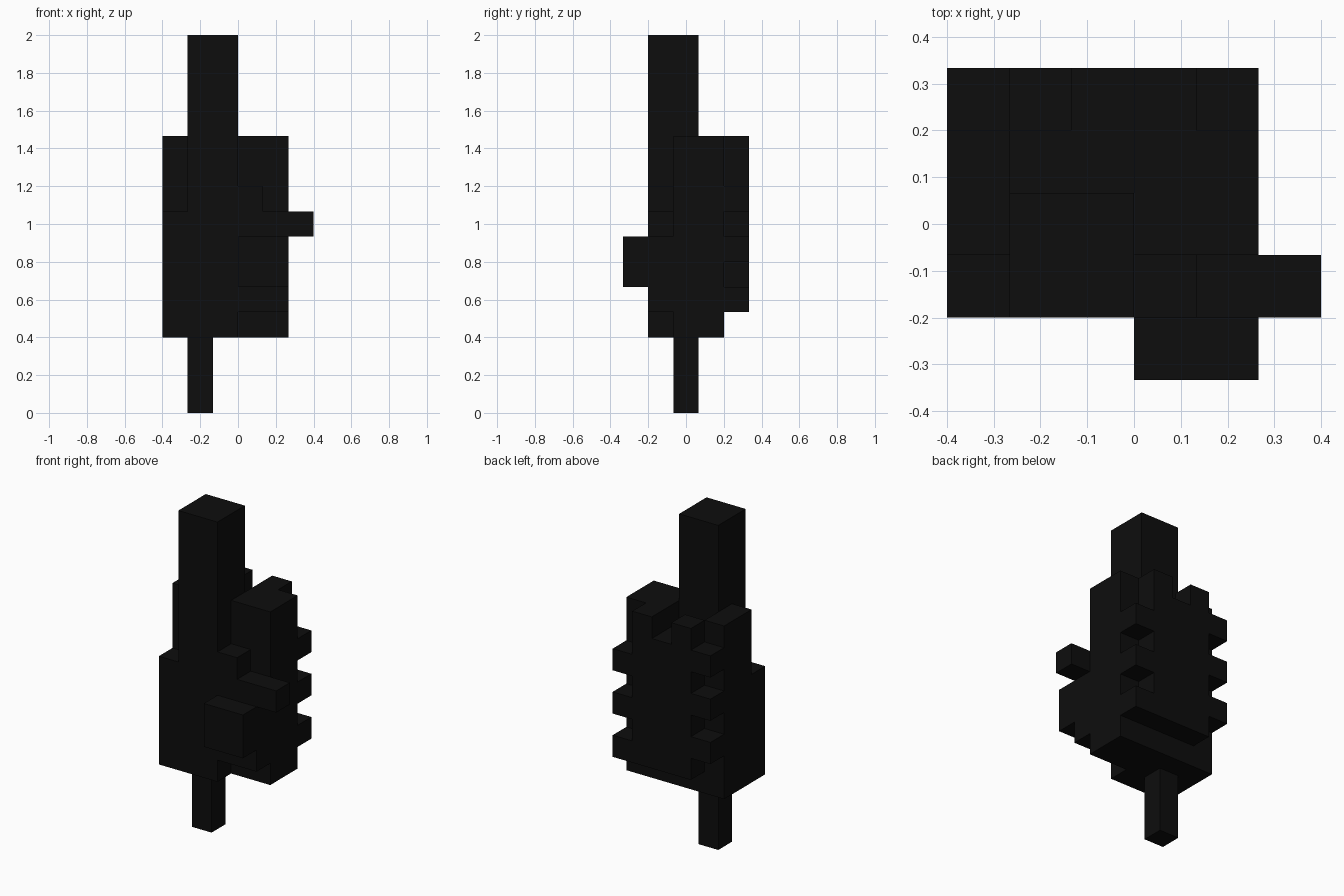
import bpy
import bmesh
from mathutils import Vector

cube = bpy.data.objects.get("Cube")
if cube:
    bpy.data.objects.remove(cube, do_unlink=True)

U = 2 / 15                              # one block
ORIGIN = Vector((-3 * U, -2.5 * U, 0))  # corner of the 6 x 5 x 15 block grid

# Single flat colour
black = bpy.data.materials.new("near_black")
black.use_nodes = True
colour = (0.004, 0.004, 0.004, 1)
black.diffuse_color = colour
black.node_tree.nodes["Principled BSDF"].inputs["Base Color"].default_value = colour


def part(name, *boxes):
    """One object from boxes given as (x0, x1, y0, y1, z0, z1) in block units."""
    bm = bmesh.new()
    for x0, x1, y0, y1, z0, z1 in boxes:
        verts = bmesh.ops.create_cube(bm, size=1)["verts"]
        size = Vector((x1 - x0, y1 - y0, z1 - z0))
        centre = Vector((x0 + x1, y0 + y1, z0 + z1)) / 2
        for v in verts:
            v.co = ORIGIN + U * (centre + v.co * size)
    mesh = bpy.data.meshes.new(name)
    bm.to_mesh(mesh)
    bm.free()
    mesh.materials.append(black)
    obj = bpy.data.objects.new(name, mesh)
    bpy.context.collection.objects.link(obj)
    return obj


# Upright column and the thin post underneath
part("tower", (1, 3, 1, 3, 8, 15))
part("bottom_post", (1, 2, 2, 3, 0, 3))

# Main body around the column
part("lower_body", (0, 3, 1, 4, 3, 8))
part("left_body", (3, 5, 2, 4, 3, 11))
part("right_body", (0, 1, 2, 4, 8, 11))
part("body_filler", (1, 3, 3, 4, 8, 10))

# Stepped front detail with a side prong
part("front_step", (3, 5, 1, 2, 4, 7))
part("front_bump", (3, 5, 0, 1, 5, 7))
part("front_stub", (3, 4, 1, 2, 7, 9))
part("side_prong", (4, 6, 1, 2, 7, 8))

# Back panel with a notched top
part("back_panel", (1, 4, 4, 5, 4, 10))
part("back_panel_tips", (1, 2, 4, 5, 10, 11), (3, 4, 4, 5, 10, 11))

# Staggered teeth on both edges of the back panel
part("left_teeth", *[(4, 5, 4, 5, z, z + 1) for z in (4, 6, 8)])
part("right_teeth", *[(0, 1, 4, 5, z, z + 1) for z in (5, 7, 9)])
